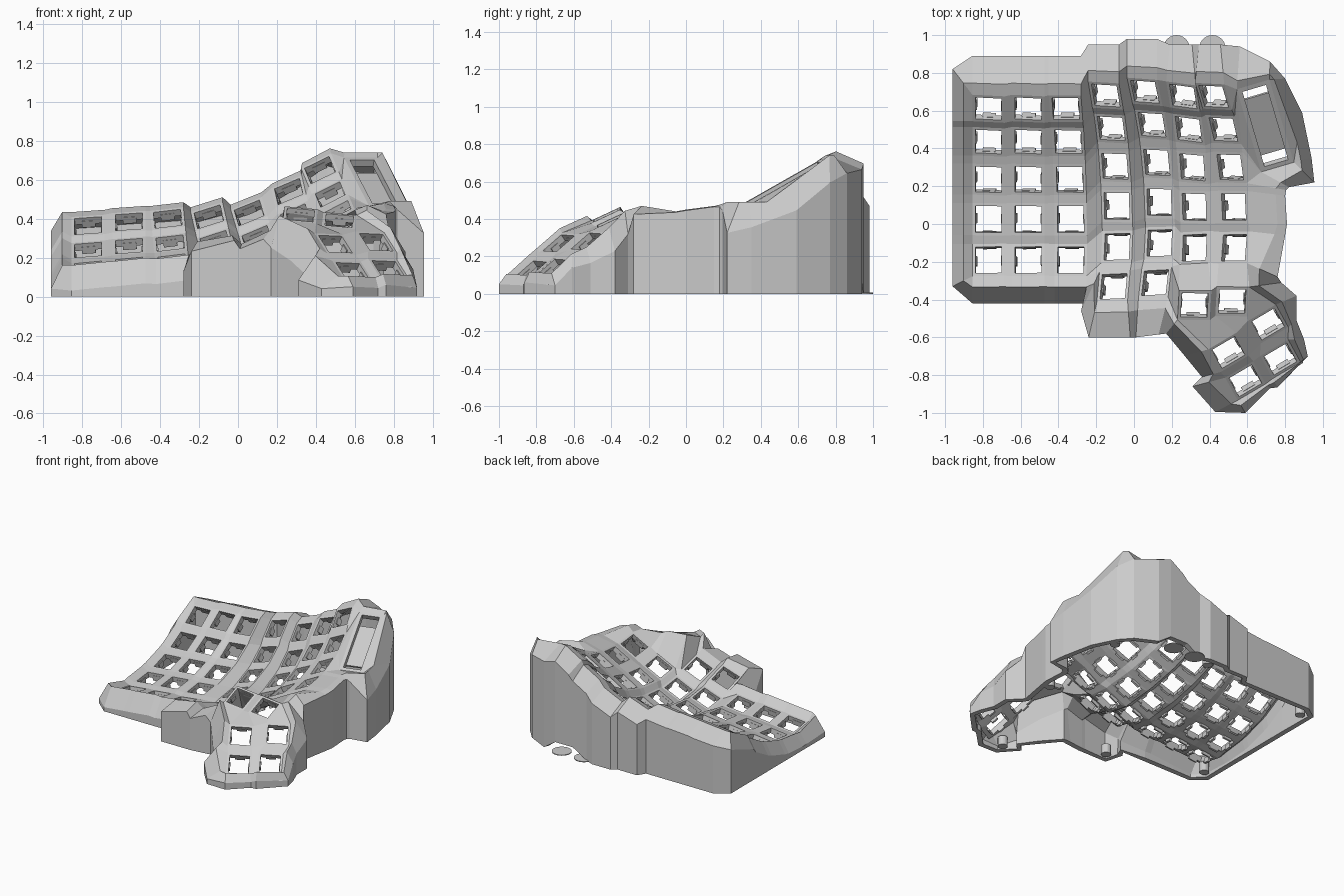
import bpy, bmesh, math
from mathutils import Vector, Matrix

cube = bpy.data.objects.get("Cube")
if cube:
    bpy.data.objects.remove(cube)

grey = bpy.data.materials.new("plain grey")
grey.use_nodes = True
COLOR = (0.6, 0.6, 0.6, 1)
grey.diffuse_color = COLOR
grey.node_tree.nodes["Principled BSDF"].inputs["Base Color"].default_value = COLOR


def finish(bm, name):
    mesh = bpy.data.meshes.new(name)
    bm.to_mesh(mesh)
    bm.free()
    ob = bpy.data.objects.new(name, mesh)
    mesh.materials.append(grey)
    bpy.context.collection.objects.link(ob)
    return ob


shell = bmesh.new()
clips = bmesh.new()


def face(*verts):
    """Add a face, dropping repeated corners."""
    unique = list(dict.fromkeys(verts))
    if len(unique) > 2:
        shell.faces.new(unique)


def box(bm, frame, center, size):
    bmesh.ops.create_cube(bm, size=1, matrix=frame @ Matrix.Translation(center) @ Matrix.Diagonal((*size, 1)))


def socket(center, u, v, hole=(0.07, 0.07), rim=0.016, clip=True):
    """A square frame around a hole; returns its outer corners TL, TR, BR, BL."""
    c, v = Vector(center), Vector(v).normalized()
    u = Vector(u)
    u = (u - v * u.dot(v)).normalized()
    n = u.cross(v)
    signs = ((-1, 1), (1, 1), (1, -1), (-1, -1))

    def ring(grow):
        return [shell.verts.new(c + u * sx * (hole[0] + grow) + v * sy * (hole[1] + grow)) for sx, sy in signs]
    outer, inner = ring(rim), ring(0)
    for i in range(4):
        j = (i + 1) % 4
        face(outer[i], outer[j], inner[j], inner[i])
    frame = Matrix.Translation(c) @ Matrix((u, v, n)).transposed().to_4x4()
    if clip:
        for s in (-1, 1):
            box(clips, frame, (s * 0.073, 0, -0.04), (0.018, 0.05, 0.04))
            box(clips, frame, (0, s * 0.075, -0.04), (0.07, 0.014, 0.04))
    return dict(zip(("TL", "TR", "BR", "BL"), outer)), frame


# Curved key columns: x, forward shift, base height, sideways lean, tilt in degrees
ROW_Y = (0.61, 0.435, 0.235, 0.025, -0.19, -0.40)
ROW_RISE = (0.26, 0.135, 0.05, 0.005, 0, 0.08)
COLUMNS = ((-0.77, 0, 0.105, 0, 6), (-0.56, 0, 0.125, 0, 6), (-0.335, 0, 0.14, 0.1, 7),
           (-0.09, 0.07, 0.15, 0.23, 20), (0.135, 0.09, 0.17, 0.3, 25),
           (0.32, 0.065, 0.28, 0.23, 28), (0.53, 0.065, 0.39, 0.42, 28))
K = {}
for c, (x, dy, z, lean, tilt) in enumerate(COLUMNS):
    pts = [Vector((x - lean * h, y + dy, z + h)) for y, h in zip(ROW_Y, ROW_RISE)]
    rows = 6 if c in (3, 4) else 5
    u = (math.cos(math.radians(tilt)), 0, math.sin(math.radians(tilt)))
    for r in range(rows):
        K[c, r], _ = socket(pts[r], u, pts[max(r - 1, 0)] - pts[min(r + 1, 5)])

# Webs between keys in a column, and between columns
for (c, r), k in K.items():
    below, right, diag = K.get((c, r + 1)), K.get((c + 1, r)), K.get((c + 1, r + 1))
    if below:
        face(k["BL"], k["BR"], below["TR"], below["TL"])
    if right:
        face(k["TR"], right["TL"], right["BL"], k["BR"])
    if below and right and diag:
        face(k["BR"], right["BL"], diag["TL"], below["TR"])

# Thumb cluster: two upper keys, then a tilted block of four
up_u, up_v = (0.98, -0.1, -0.13), (0.05, 0.9, 0.42)
low_u, low_v = (0.81, 0.58, 0.03), (-0.38, 0.69, 0.6)
A, _ = socket((0.32, -0.43, 0.42), up_u, up_v)
B, _ = socket((0.52, -0.41, 0.39), up_u, up_v)
C, _ = socket((0.71, -0.53, 0.28), low_u, low_v)
D, _ = socket((0.50, -0.68, 0.27), low_u, low_v)
E, _ = socket((0.775, -0.715, 0.14), low_u, low_v)
F, _ = socket((0.59, -0.83, 0.13), low_u, low_v)
# Slanted display slot
S, slot_frame = socket((0.695, 0.52, 0.59), (0.95, 0.28, 0), (-0.13, 0.44, 0.25), (0.065, 0.235), 0.025, False)

k44, k45, k54, k64 = K[4, 4], K[4, 5], K[5, 4], K[6, 4]
k24, k34, k35 = K[2, 4], K[3, 4], K[3, 5]
k60, k61, k62 = K[6, 0], K[6, 1], K[6, 2]
for web in (
        (A["TR"], B["TL"], B["BL"], A["BR"]), (A["BL"], A["BR"], D["TL"]),
        (A["BR"], B["BL"], D["TR"], D["TL"]), (B["BL"], B["BR"], C["TL"], D["TR"]),
        (B["BR"], B["TR"], C["TR"], C["TL"]), (D["TR"], C["TL"], C["BL"], D["BR"]),
        (D["BL"], D["BR"], F["TR"], F["TL"]), (C["BL"], C["BR"], E["TR"], E["TL"]),
        (F["TR"], E["TL"], E["BL"], F["BR"]), (D["BR"], C["BL"], E["TL"], F["TR"]),
        (k44["BR"], k54["BL"], k45["TR"]), (k45["TR"], A["TL"], A["BL"], k45["BR"]),
        (k45["TR"], k54["BL"], A["TL"]), (k54["BL"], k54["BR"], A["TR"], A["TL"]),
        (k54["BR"], k64["BL"], B["TL"], A["TR"]), (k64["BL"], k64["BR"], B["TR"], B["TL"]),
        (k24["BR"], k34["BL"], k35["TL"]),
        (k60["TR"], S["TL"], k60["BR"]), (k60["BR"], S["TL"], k61["TR"]),
        (k61["TR"], S["TL"], k61["BR"]), (k61["BR"], S["TL"], S["BL"]),
        (k61["BR"], S["BL"], k62["TR"]), (k62["TR"], S["BL"], k62["BR"])):
    face(*web)

# Wall path, clockwise from the back left: corner, outer x, outer y, drop, lip fraction
wall = []
for c in range(7):
    back = (0.89, 0.89, 0.89, 0.95, 0.98, 0.95, 0.95)[c]
    for side, inset in (("TL", 0.02), ("TR", -0.02)):
        k = K[c, 0][side]
        wall.append((k, k.co.x + (inset if c > 4 else 0), back, 0.04, 0.3))
wall += [(S["TL"], 0.56, 0.94, 0.05, 0.2), (S["TR"], 0.72, 0.86, 0.07, 0.3), (S["TR"], 0.80, 0.77, 0.12, 0.3),
         (S["BR"], 0.89, 0.59, 0.02, 0.4), (S["BR"], 0.94, 0.35, 0.11, 0.4), (S["BR"], 0.955, 0.22, 0.14, 0.4),
         (S["BL"], 0.82, 0.195, 0.02, 0.7), (k62["BR"], 0.805, 0.18, -0.01, 0.75),
         (K[6, 3]["TR"], 0.80, 0.15, -0.02, 0.75), (K[6, 3]["BR"], 0.81, 0, -0.02, 0.75),
         (k64["TR"], 0.80, -0.06, -0.02, 0.7), (k64["BR"], 0.76, -0.28, 0.02, 0.4),
         (B["TR"], 0.78, -0.31, 0.1, 0.3), (C["TR"], 0.86, -0.38, 0.1, 0.3),
         (C["BR"], 0.86, -0.51, 0.06, 0.4), (E["TR"], 0.9, -0.61, 0.05, 0.4),
         (E["BR"], 0.92, -0.70, 0.04, 0.4), (E["BL"], 0.76, -0.865, 0.03, 0.4),
         (F["BR"], 0.72, -0.87, 0.03, 0.4), (F["BL"], 0.59, -1, 0.03, 0.4), (F["BL"], 0.43, -0.995, 0.04, 0.3),
         (F["TL"], 0.31, -0.86, 0.1, 0.5), (D["BL"], 0.36, -0.81, 0.12, 0.4),
         (D["TL"], 0.27, -0.70, 0.14, 0.3), (A["BL"], 0.17, -0.58, 0.14, 0.3),
         (k45["BR"], 0.13, -0.585, 0.02, 0.3), (k45["BL"], 0.01, -0.60, 0, 0.3),
         (k35["BR"], -0.02, -0.60, 0, 0.3), (k35["BL"], -0.24, -0.60, 0, 0.3),
         (k35["TL"], -0.28, -0.46, 0.04, 0.3)]
for c in (2, 1, 0):
    for side in ("BR", "BL"):
        k = K[c, 4][side]
        wall.append((k, k.co.x, -0.42, 0.08, 0.4))
for r in range(4, -1, -1):
    for side in ("BL", "TL"):
        k = K[0, r][side]
        corner_y = {(4, "BL"): -0.33, (0, "TL"): 0.82}
        wall.append((k, -0.96, corner_y.get((r, side), k.co.y), 0.07, 0.45))

# The foot of the wall lifts over the port at the back
rings = []
for k, x, y, drop, f in wall:
    p = k.co
    rise = 0.05 if x < -0.2 and y < -0.3 else 0.025
    lip = shell.verts.new((p.x + (x - p.x) * f, p.y + (y - p.y) * f, p.z + rise))
    outer = shell.verts.new((x, y, max(p.z - drop, 0.03)))
    foot = 0.07 if y > 0.9 and 0.2 < x < 0.5 else 0
    rings.append((k, lip, outer, shell.verts.new((x, y, foot))))
for a, b in zip(rings, rings[1:] + rings[:1]):
    for i in range(3):
        face(a[i], b[i], b[i + 1], a[i + 1])

bmesh.ops.recalc_face_normals(shell, faces=shell.faces)
shell.faces.ensure_lookup_table()
if shell.faces[0].normal.z < 0:
    bmesh.ops.reverse_faces(shell, faces=shell.faces)
case = finish(shell, "case_shell")
solid = case.modifiers.new("thickness", "SOLIDIFY")
solid.thickness = 0.04
solid.offset = -1

finish(clips, "switch_clips")

# Recessed display plate
plate = bmesh.new()
box(plate, slot_frame, (0, -0.01, -0.045), (0.15, 0.35, 0.015))
finish(plate, "display_plate")


def cylinders(name, places, radius, height):
    bm = bmesh.new()
    for x, y in places:
        bmesh.ops.create_cone(bm, cap_ends=True, segments=24, radius1=radius, radius2=radius, depth=height,
                              matrix=Matrix.Translation((x, y, height / 2)))
    finish(bm, name)


cylinders("screw_posts", ((-0.87, -0.27), (-0.87, 0.78), (-0.18, -0.52), (0.08, 0.9),
                          (0.76, 0.7), (0.73, -0.05), (0.45, -0.9)), 0.035, 0.07)
cylinders("base_tabs", ((0.225, 0.93), (0.415, 0.93)), 0.07, 0.006)
